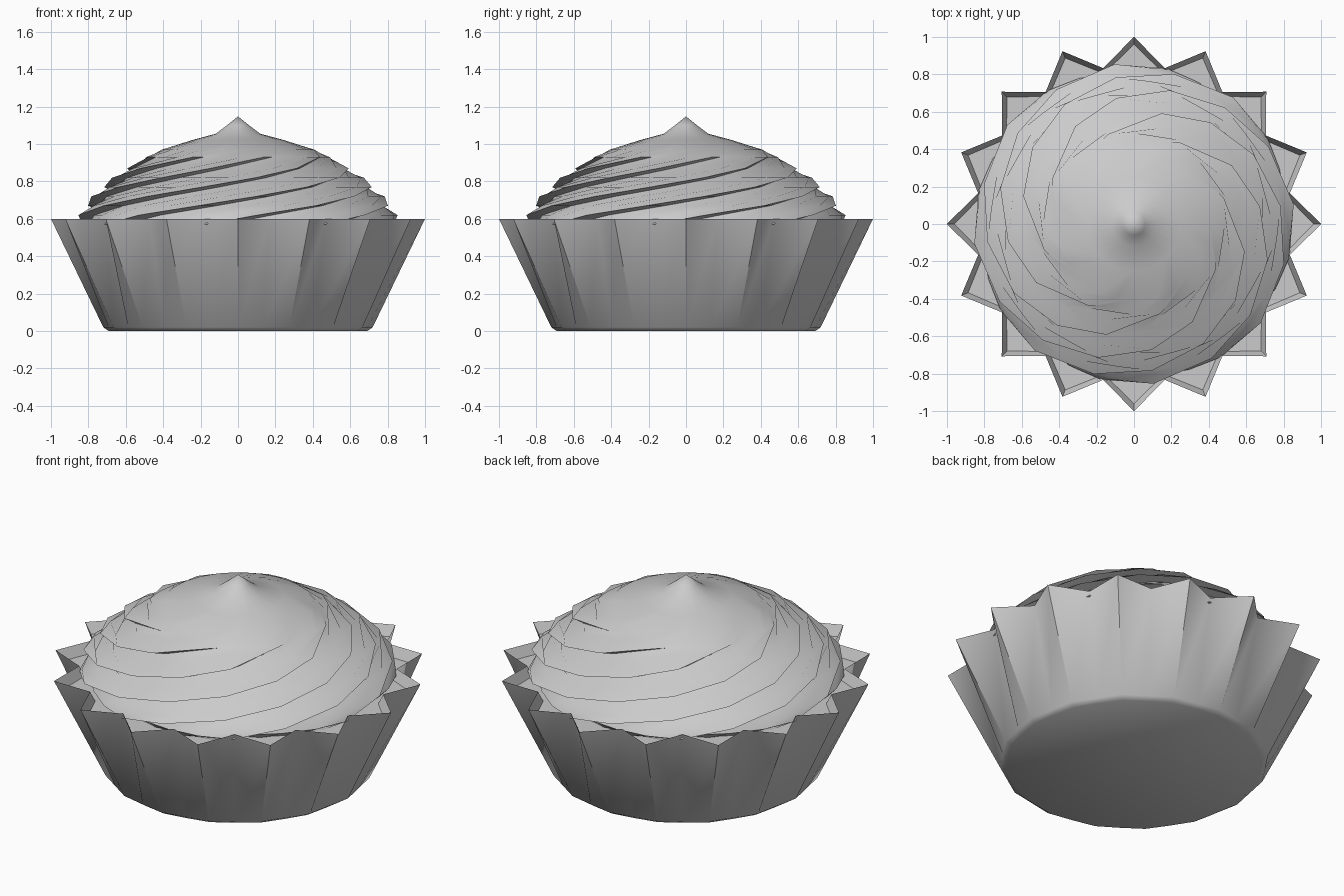
import bpy, bmesh
from math import sin, cos, radians, pi

if "Cube" in bpy.data.objects:
    bpy.data.objects.remove(bpy.data.objects["Cube"])


def skin(name, rings, cap_top=None, smooth=40):
    """Bridge equal-length rings of points (bottom to top) into one closed object."""
    bm = bmesh.new()
    rows = [[bm.verts.new(p) for p in ring] for ring in rings]
    n = len(rows[0])
    for a, b in zip(rows, rows[1:]):
        for i in range(n):
            j = (i + 1) % n
            bm.faces.new((a[i], a[j], b[j], b[i]))
    bm.faces.new(rows[0][::-1])
    if cap_top is None:
        bm.faces.new(rows[-1])
    else:
        tip = bm.verts.new(cap_top)
        for i in range(n):
            bm.faces.new((rows[-1][i], rows[-1][(i + 1) % n], tip))
    bmesh.ops.recalc_face_normals(bm, faces=bm.faces)
    mesh = bpy.data.meshes.new(name)
    bm.to_mesh(mesh)
    bm.free()
    ob = bpy.data.objects.new(name, mesh)
    bpy.context.collection.objects.link(ob)
    bpy.ops.object.select_all(action='DESELECT')
    ob.select_set(True)
    bpy.context.view_layer.objects.active = ob
    bpy.ops.object.shade_smooth_by_angle(angle=radians(smooth))
    return ob


# Pleated case: 16-pointed star at the rim, nearly round at the base
def star(tip, valley, z, points=16):
    ring = []
    for i in range(2 * points):
        r = valley if i % 2 else tip
        a = pi * i / points
        ring.append((r * cos(a), r * sin(a), z))
    return ring


skin("pleated_case", [
    star(0.69, 0.68, 0.0),
    star(0.72, 0.706, 0.02),
    star(1.0, 0.85, 0.6),
    star(0.96, 0.82, 0.54),      # inside lip down to the filling level
], cap_top=(0, 0, 0.54), smooth=60)


# Swirled topping: eight overlapping arms twisting down around the dome
ARMS = 8
LOBE = [(0.0, 0.0), (0.14, -0.07), (0.42, -0.052), (0.72, -0.022)]  # phase, inset
LEVELS = [  # ridge radius, height, twist in degrees, arm depth
    (0.79, 0.53, -112, 0.6),
    (0.85, 0.57, -102, 0.8),
    (0.86, 0.62, -83, 1.0),
    (0.83, 0.67, -60, 1.0),
    (0.79, 0.72, -38, 1.0),
    (0.74, 0.77, -15, 1.0),
    (0.68, 0.82, 8, 1.0),
    (0.61, 0.87, 31, 0.9),
    (0.50, 0.93, 61, 0.35),
    (0.41, 0.97, 76, 0.0),
    (0.25, 1.02, 88, 0.0),
    (0.12, 1.055, 95, 0.0),
    (0.06, 1.10, 98, 0.0),
]


def swirl(radius, z, twist, depth):
    ring = []
    for k in range(ARMS):
        for phase, inset in LOBE:
            a = radians(twist) + 2 * pi * (k + phase) / ARMS
            r = radius + inset * depth
            ring.append((r * cos(a), r * sin(a), z))
    return ring


skin("swirled_topping", [swirl(*lv) for lv in LEVELS], cap_top=(0, 0, 1.148), smooth=50)
